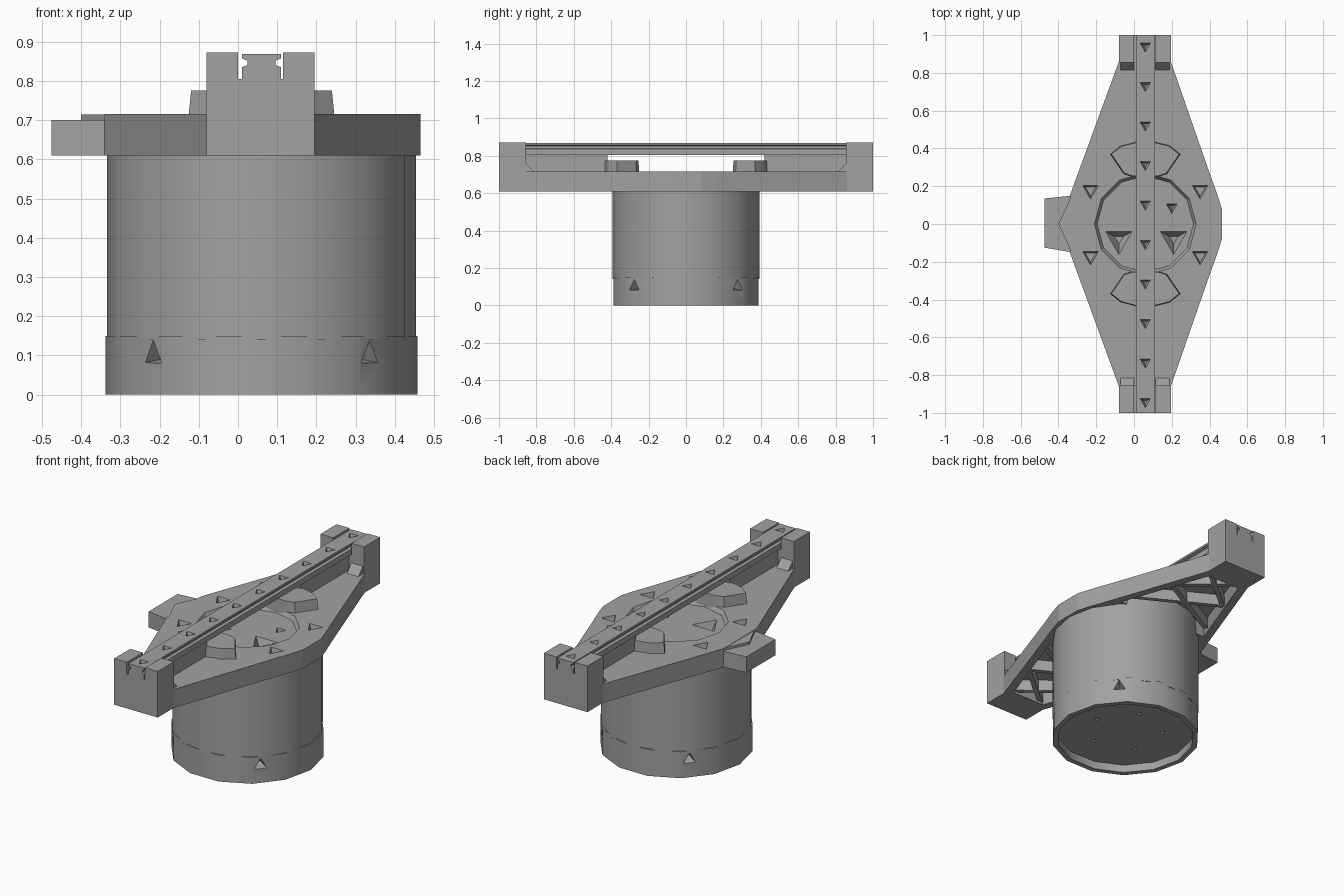
import bpy, bmesh, math
from mathutils import Matrix, Vector

cube = bpy.data.objects.get("Cube")
if cube:
    bpy.data.objects.remove(cube)

grey = bpy.data.materials.new("mid grey")
grey.use_nodes = True
colour = (0.36, 0.36, 0.36, 1)
grey.diffuse_color = colour
grey.node_tree.nodes["Principled BSDF"].inputs["Base Color"].default_value = colour

CX = 0.06  # axis of the round body


def finish(name, bm, smooth=False):
    bmesh.ops.recalc_face_normals(bm, faces=bm.faces)
    mesh = bpy.data.meshes.new(name)
    bm.to_mesh(mesh)
    bm.free()
    mesh.materials.append(grey)
    obj = bpy.data.objects.new(name, mesh)
    bpy.context.collection.objects.link(obj)
    if smooth:
        select(obj)
        bpy.ops.object.shade_smooth_by_angle(angle=math.radians(30))
    return obj


def select(obj):
    bpy.ops.object.select_all(action='DESELECT')
    obj.select_set(True)
    bpy.context.view_layer.objects.active = obj


def add_prism(bm, points, z0, z1, taper=1.0):
    """Extrude an outline upward, optionally scaling the top about its middle."""
    mid = sum((Vector(p) for p in points), Vector((0, 0))) / len(points)
    low = [bm.verts.new((x, y, z0)) for x, y in points]
    high = [bm.verts.new((*(mid + (Vector(p) - mid) * taper), z1)) for p in points]
    bm.faces.new(low[::-1])
    bm.faces.new(high)
    for i in range(len(points)):
        j = (i + 1) % len(points)
        bm.faces.new((low[i], low[j], high[j], high[i]))


def add_box(bm, x0, x1, y0, y1, z0, z1):
    add_prism(bm, [(x0, y0), (x1, y0), (x1, y1), (x0, y1)], z0, z1)


def ring(radius, sides, turn=0.0):
    return [(CX + radius * math.cos(2 * math.pi * i / sides + turn),
             radius * math.sin(2 * math.pi * i / sides + turn)) for i in range(sides)]


def add_pit(bm, place, out, radius, depth):
    """Three-sided pointed hole whose mouth faces along out."""
    spin = Vector(out).to_track_quat('Z', 'Y').to_matrix().to_4x4()
    matrix = Matrix.Translation(place) @ spin @ Matrix.Translation((0, 0, -depth / 2 + 0.004))
    bmesh.ops.create_cone(bm, cap_ends=True, segments=3, radius1=radius * 0.3,
                          radius2=radius, depth=depth, matrix=matrix)


def cut(obj, bm):
    cutter = finish("cutter", bm)
    cutter.hide_render = True
    mod = obj.modifiers.new("cut", 'BOOLEAN')
    mod.operation, mod.solver, mod.object = 'DIFFERENCE', 'EXACT', cutter
    select(obj)
    bpy.ops.object.modifier_apply(modifier=mod.name)
    bpy.data.objects.remove(cutter)


# Round body and its slightly wider base collar
bm = bmesh.new()
add_prism(bm, ring(0.394, 16), 0.14, 0.685)
body = finish("round_body", bm)
bm = bmesh.new()
add_prism(bm, ring(0.398, 14), 0, 0.15)
collar = finish("base_collar", bm)
bm = bmesh.new()
add_prism(bm, ring(0.368, 14), -0.01, 0.045)
cut(collar, bm)
bm = bmesh.new()
for i in range(4):
    a = math.pi / 4 + i * math.pi / 2
    way = Vector((math.cos(a), math.sin(a), 0))
    add_pit(bm, Vector((CX, 0, 0.1)) + way * 0.39, way, 0.04, 0.07)
for i in range(5):
    a = i * math.tau / 5
    add_pit(bm, (CX + 0.2 * math.cos(a), 0.2 * math.sin(a), 0.045), (0, 0, -1), 0.02, 0.04)
cut(collar, bm)
for part in (body, collar):
    select(part)
    bpy.ops.object.shade_smooth_by_angle(angle=math.radians(30))

# Lozenge plate with a rounded left flank
half = [(0.195, 0.86), (0.40, 0.27), (0.44, 0.16), (0.465, 0.08)]
near = [(-0.08, 0.86), (-0.34, 0.15)]
outline = [(x, -y) for x, y in half] + half[::-1] + near + [(x, -y) for x, y in near[::-1]]
bm = bmesh.new()
add_prism(bm, outline, 0.61, 0.716)
plate = finish("lozenge_plate", bm)

# Underside pockets, round recess and screw holes
bm = bmesh.new()
for s in (1, -1):
    pocket = [(-0.045, 0.82), (0.16, 0.82), (0.345, 0.3), (-0.24, 0.3)]
    add_prism(bm, [(x, s * y) for x, y in pocket], 0.6, 0.685, 0.96)
cut(plate, bm)
bm = bmesh.new()
add_prism(bm, ring(0.255, 12), 0.692, 0.73, 1.09)
cut(plate, bm)
bm = bmesh.new()
for x in (-0.23, 0.35):
    for y in (-0.17, 0.18):
        add_pit(bm, (x, y, 0.716), (0, 0, 1), 0.05, 0.07)
for x, y, r in ((-0.08, -0.08, 0.085), (0.21, -0.08, 0.085), (0.2, 0.09, 0.035)):
    add_pit(bm, (x, y, 0.692), (0, 0, 1), r, 0.065)
cut(plate, bm)
bm = bmesh.new()
for x, y, r in ((-0.08, -0.08, 0.085), (0.21, -0.08, 0.085), (0.2, 0.09, 0.035)):
    add_pit(bm, (x, y, 0.692), (0, 0, 1), r, 0.065)
cut(body, bm)

# Crossed ribs inside the pockets
bm = bmesh.new()
for s in (1, -1):
    for y0, y1, w0, w1 in ((0.36, 0.6, 0.26, 0.18), (0.6, 0.83, 0.18, 0.1)):
        for side in (1, -1):
            a = Vector((CX + side * w0, s * y0))
            b = Vector((CX - side * w1, s * y1))
            n = (b - a).orthogonal().normalized() * 0.013
            add_prism(bm, [a + n, b + n, b - n, a - n], 0.622, 0.69)
finish("underside_ribs", bm)

# Side tab
bm = bmesh.new()
add_prism(bm, [(-0.475, -0.125), (-0.33, -0.15), (-0.33, 0.15), (-0.475, 0.135)], 0.61, 0.7)
add_prism(bm, [(-0.40, 0), (-0.335, -0.14), (-0.335, 0.14)], 0.69, 0.714)
finish("side_tab", bm)

# End blocks, slotted for the rail, with small inner gussets
for s, label in ((1, "back"), (-1, "front")):
    bm = bmesh.new()
    add_box(bm, -0.08, 0.195, *sorted((s * 0.855, s)), 0.61, 0.872)
    block = finish(label + "_end_block", bm)
    bm = bmesh.new()
    add_box(bm, 0.0, 0.115, *sorted((s * 0.8, s * 1.1)), 0.805, 0.9)
    cut(block, bm)
    bm = bmesh.new()
    for x0, x1 in ((-0.072, 0.0), (0.115, 0.187)):
        ends = []
        for x in (x0, x1):
            ends.append([bm.verts.new((x, s * y, z)) for y, z in
                         ((0.86, 0.71), (0.81, 0.71), (0.86, 0.765))])
        bm.faces.new(ends[0])
        bm.faces.new(ends[1])
        for i in range(3):
            j = (i + 1) % 3
            bm.faces.new((ends[0][i], ends[0][j], ends[1][j], ends[1][i]))
    finish(label + "_gussets", bm)

# Long rail: grooved section with a row of pits on top
bm = bmesh.new()
side = [(0.05, 0.803), (0.05, 0.835), (0.036, 0.84), (0.036, 0.852), (0.05, 0.857), (0.05, 0.868)]
section = [(CX - dx, z) for dx, z in side] + [(CX + dx, z) for dx, z in side[::-1]]
face = bm.faces.new([bm.verts.new((x, -1, z)) for x, z in section])
made = bmesh.ops.extrude_face_region(bm, geom=[face])["geom"]
bmesh.ops.translate(bm, vec=(0, 2, 0), verts=[v for v in made if isinstance(v, bmesh.types.BMVert)])
rail = finish("long_rail", bm)
bm = bmesh.new()
for i in range(10):
    add_pit(bm, (CX, -0.94 + i * 0.209, 0.868), (0, 0, 1), 0.034, 0.045)
cut(rail, bm)

# Webs holding the rail above the plate, and fan-shaped bosses
for s, label in ((1, "back"), (-1, "front")):
    bm = bmesh.new()
    add_box(bm, 0.02, 0.1, *sorted((s * 0.42, s * 0.86)), 0.71, 0.806)
    finish(label + "_web", bm)
    bm = bmesh.new()
    fan = [(0.07, 0.25), (0.115, 0.265), (0.187, 0.37), (0.13, 0.415), (0.05, 0.435)]
    points = [(CX + x, s * y) for x, y in fan] + [(CX - x, s * y) for x, y in fan[::-1]]
    add_prism(bm, points, 0.7, 0.775, 0.96)
    finish(label + "_boss", bm)
